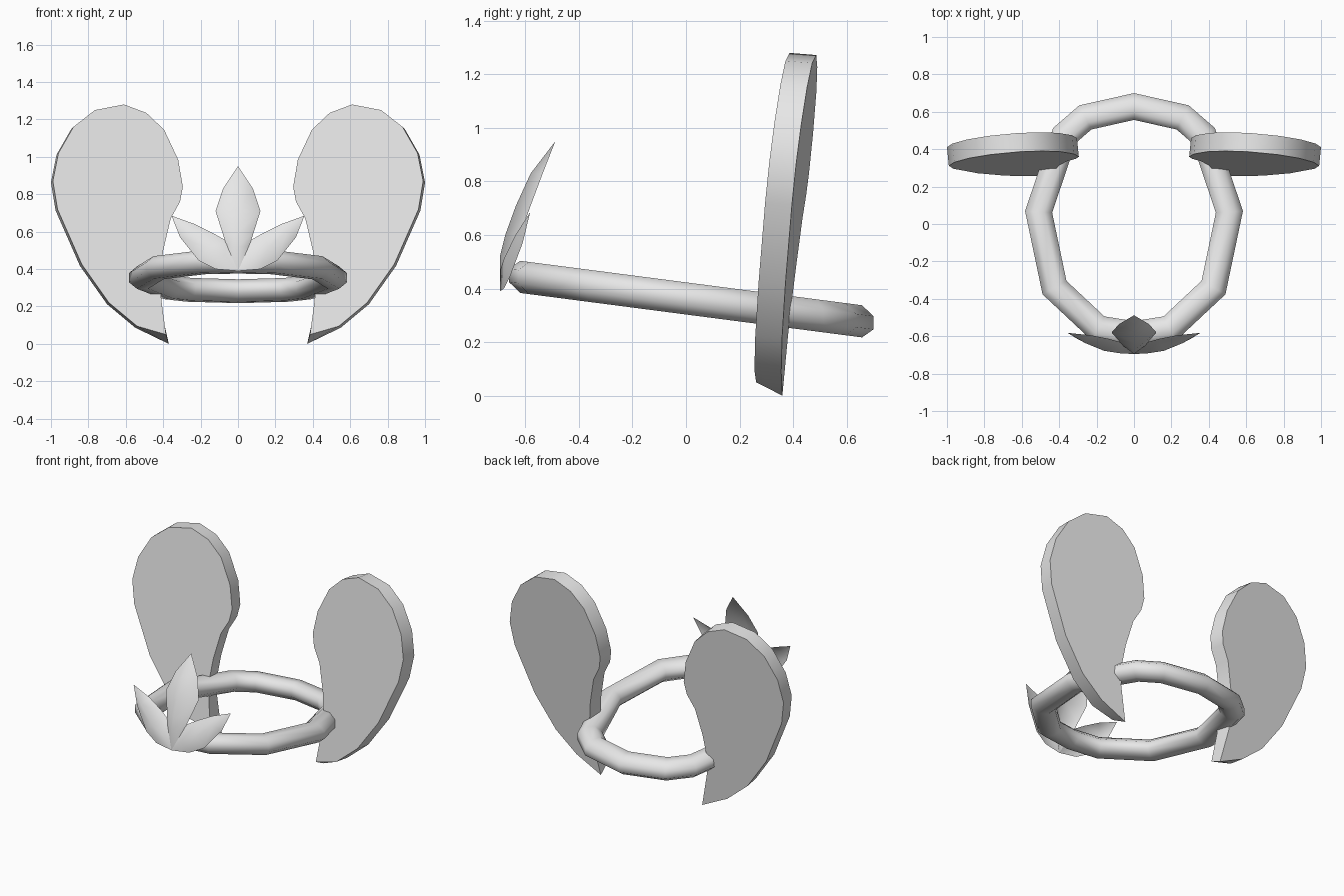
import bpy, bmesh, math
from mathutils import Vector

cube = bpy.data.objects.get("Cube")
if cube:
    bpy.data.objects.remove(cube, do_unlink=True)

grey = bpy.data.materials.new("plain_grey")
grey.use_nodes = True
grey.diffuse_color = (0.8, 0.8, 0.8, 1)
grey.node_tree.nodes["Principled BSDF"].inputs["Base Color"].default_value = (0.8, 0.8, 0.8, 1)


def finish(name, bm, angle, recalc=True):
    """Turn a bmesh into a shaded, coloured object."""
    if recalc:
        bmesh.ops.recalc_face_normals(bm, faces=bm.faces)
    mesh = bpy.data.meshes.new(name)
    bm.to_mesh(mesh)
    bm.free()
    mesh.materials.append(grey)
    obj = bpy.data.objects.new(name, mesh)
    bpy.context.collection.objects.link(obj)
    bpy.ops.object.select_all(action='DESELECT')
    obj.select_set(True)
    bpy.context.view_layer.objects.active = obj
    bpy.ops.object.shade_smooth_by_angle(angle=math.radians(angle))
    return obj


# Headband: eight-sided tube swept round a tilted, egg-shaped loop
half = [(0, .628), (.26, .57), (.372, .473), (.51, .065),
        (.425, -.34), (.19, -.56), (0, -.59)]
path = [Vector(p) for p in half + [(-x, y) for x, y in half[-2:0:-1]]]
SIDES, WIDE, HIGH = 8, .07, .06


def headband():
    bm = bmesh.new()
    rings = []
    for i, p in enumerate(path):
        before = (p - path[i - 1]).normalized()
        after = (path[(i + 1) % len(path)] - p).normalized()
        along = (before + after).normalized()
        out = Vector((-along.y, along.x)) / along.dot(after)
        ring = []
        for k in range(SIDES):
            a = math.tau * (k + .5) / SIDES
            grow = 1 / math.cos(math.pi / SIDES)
            q = p + out * WIDE * grow * math.cos(a)
            ring.append(bm.verts.new((q.x, q.y, .363 - .13 * q.y + HIGH * grow * math.sin(a))))
        rings.append(ring)
    for i, ring in enumerate(rings):
        nxt = rings[(i + 1) % len(rings)]
        for k in range(SIDES):
            m = (k + 1) % SIDES
            bm.faces.new((ring[k], ring[m], nxt[m], nxt[k]))
    finish("headband", bm, 60)


# Ears: flat teardrop plates that lean back and turn slightly outward
ear_outline = [(.385, .05), (.41, .235), (.415, .38), (.40, .5), (.36, .67), (.31, .76),
               (.295, .84), (.32, .985), (.395, 1.145), (.49, 1.235), (.61, 1.28),
               (.765, 1.25), (.88, 1.16), (.96, 1.02), (.99, .87), (.965, .72),
               (.835, .425), (.69, .22), (.54, .095)]


def ear(name, side):
    bm = bmesh.new()
    front, back = [], []
    for i, (x, z) in enumerate(ear_outline):
        y = .285 - .075 * x + .115 * z
        front.append(bm.verts.new((side * x, y, z)))
        shift = Vector((.01, .1, -.008))
        if i == 0:  # the lower tip runs further down at the back
            shift = Vector((-.015, .098, -.05))
        back.append(bm.verts.new((side * (x + shift.x), y + shift.y, max(0, z + shift.z))))
    bm.faces.new(front)
    bm.faces.new(back[::-1])
    for i in range(len(front)):
        bm.faces.new((front[i - 1], front[i], back[i], back[i - 1]))
    finish(name, bm, 40)


# Flower: three thin petals, each a keeled sheet of edge, middle, edge rows
def petal(name, base, rows, tip, side=1):
    bm = bmesh.new()

    def vert(p):
        return bm.verts.new((side * p[0], p[1], p[2]))

    def face(*vs):
        bm.faces.new(vs if side > 0 else vs[::-1])

    start, end = vert(base), vert(tip)
    grid = [[vert(p) for p in row] for row in rows]
    for k in range(2):
        face(start, grid[0][k + 1], grid[0][k])
        for a, b in zip(grid, grid[1:]):
            face(a[k], a[k + 1], b[k + 1], b[k])
        face(grid[-1][k], grid[-1][k + 1], end)
    finish(name, bm, 80, recalc=False)


# Each row: half width, height, middle depth, edge depth
middle_rows = [[(-w, e, z), (0, m, z), (w, e, z)] for w, z, m, e in (
    (.06, .52, -.695, -.65), (.085, .6, -.675, -.62),
    (.12, .71, -.635, -.58), (.08, .83, -.58, -.535))]
# Each row: upper edge, middle, lower edge
side_rows = [
    [(.06, -.635, .55), (.07, -.692, .475), (.12, -.68, .40)],
    [(.13, -.615, .59), (.16, -.678, .515), (.21, -.657, .445)],
    [(.23, -.595, .64), (.26, -.637, .60), (.31, -.61, .57)]]

headband()
for side, label in ((1, "left"), (-1, "right")):
    ear(label + "_ear", side)
    petal(label + "_petal", (0, -.695, .39), [r[::-1] for r in side_rows],
          (.355, -.582, .685), side)
petal("middle_petal", (0, -.695, .39), middle_rows, (0, -.488, .95))
